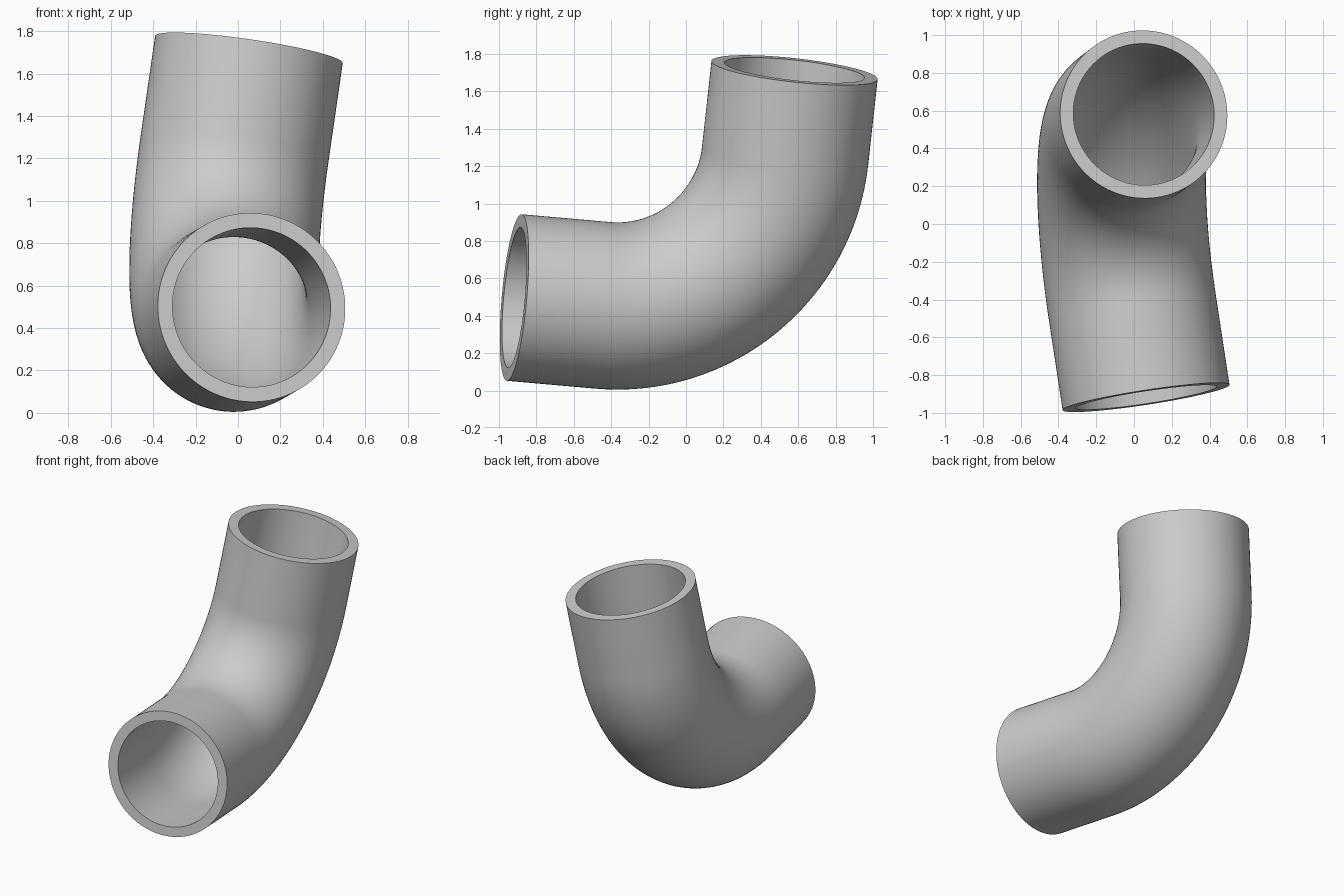
import bpy, bmesh, math
from mathutils import Vector

if "Cube" in bpy.data.objects:
    bpy.data.objects.remove(bpy.data.objects["Cube"], do_unlink=True)

# Pipe dimensions
OUTER, INNER, BEND = 0.447, 0.377, 0.89
SIDES, STEPS = 96, 32
corner = Vector((-0.142, 0.433, 0.378))     # where both straight axes meet
front_dir = Vector((0.15, -0.985, 0.087)).normalized()
side_dir = front_dir.cross(Vector((0.145, 0.093, 0.985))).normalized()
top_dir = side_dir.cross(front_dir)
bend_centre = corner + BEND * (front_dir + top_dir)

# Centre line: front mouth, quarter bend, top mouth, as (point, radial direction)
path = [(corner + 1.372 * front_dir, -top_dir)]
for i in range(STEPS + 1):
    a = math.pi / 2 * i / STEPS
    radial = -math.cos(a) * top_dir - math.sin(a) * front_dir
    path.append((bend_centre + BEND * radial, radial))
path.append((corner + 1.357 * top_dir, -front_dir))


def sweep(bm, radius):
    """Sweep a circle along the path and return its two end rings."""
    rings = []
    for point, radial in path:
        ring = []
        for k in range(SIDES):
            t = math.tau * k / SIDES
            offset = math.cos(t) * radial + math.sin(t) * side_dir
            ring.append(bm.verts.new(point + radius * offset))
        rings.append(ring)
    for a, b in zip(rings, rings[1:]):
        join(bm, a, b)
    return rings[0], rings[-1]


def join(bm, a, b):
    for k in range(SIDES):
        n = (k + 1) % SIDES
        bm.faces.new((a[k], a[n], b[n], b[k]))


# Outer wall, bore and the flat rims between them
bm = bmesh.new()
outer_ends = sweep(bm, OUTER)
inner_ends = sweep(bm, INNER)
for outer, inner in zip(outer_ends, inner_ends):
    join(bm, outer, inner)
bmesh.ops.recalc_face_normals(bm, faces=bm.faces)
mesh = bpy.data.meshes.new("pipe_elbow")
bm.to_mesh(mesh)
bm.free()

elbow = bpy.data.objects.new("pipe_elbow", mesh)
bpy.context.collection.objects.link(elbow)

# Plain grey
grey = bpy.data.materials.new("light_grey")
grey.use_nodes = True
colour = (0.6, 0.6, 0.6, 1)
grey.diffuse_color = colour
grey.node_tree.nodes["Principled BSDF"].inputs["Base Color"].default_value = colour
mesh.materials.append(grey)

bpy.ops.object.select_all(action="DESELECT")
elbow.select_set(True)
bpy.context.view_layer.objects.active = elbow
bpy.ops.object.shade_smooth_by_angle(angle=math.radians(35))
